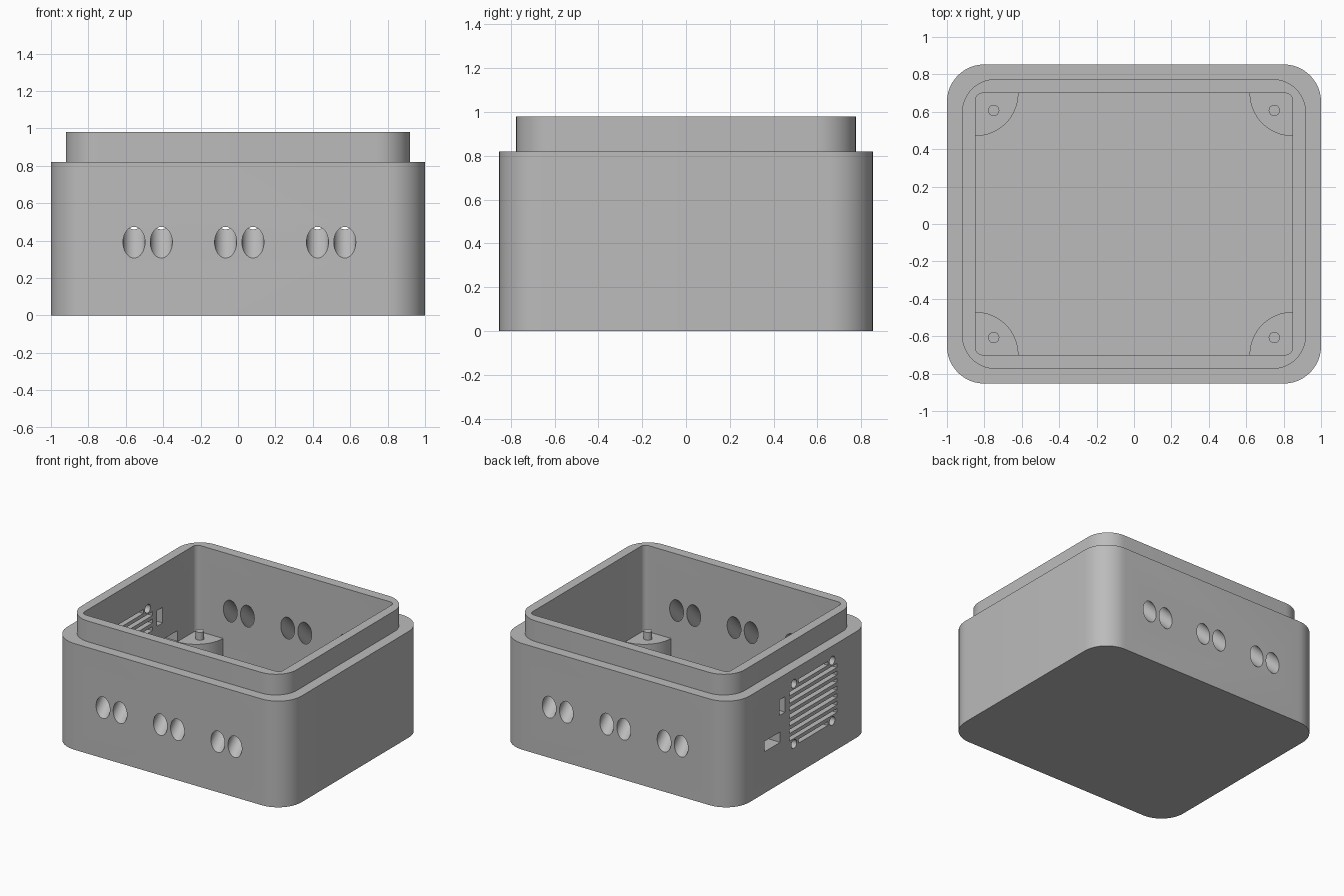
import bpy, bmesh
from math import pi, sin, cos
from mathutils import Matrix, Vector

if "Cube" in bpy.data.objects:
    bpy.data.objects.remove(bpy.data.objects["Cube"])

grey = bpy.data.materials.new("plain_grey")
grey.use_nodes = True
grey.diffuse_color = (0.5, 0.5, 0.5, 1)
grey.node_tree.nodes["Principled BSDF"].inputs["Base Color"].default_value = (0.5, 0.5, 0.5, 1)


def make_object(name, bm):
    bmesh.ops.recalc_face_normals(bm, faces=bm.faces)
    mesh = bpy.data.meshes.new(name)
    bm.to_mesh(mesh)
    bm.free()
    mesh.materials.append(grey)
    obj = bpy.data.objects.new(name, mesh)
    bpy.context.collection.objects.link(obj)
    return obj


def smooth(obj):
    bpy.ops.object.select_all(action="DESELECT")
    obj.select_set(True)
    bpy.context.view_layer.objects.active = obj
    bpy.ops.object.shade_smooth_by_angle(angle=pi / 6)


def rounded_loop(bm, hx, hy, r, z, segs=12):
    """Ring of vertices around a rounded rectangle."""
    ring = []
    for q, (sx, sy) in enumerate([(1, 1), (-1, 1), (-1, -1), (1, -1)]):
        for i in range(segs + 1):
            a = (q + i / segs) * pi / 2
            ring.append(bm.verts.new((sx * (hx - r) + r * cos(a), sy * (hy - r) + r * sin(a), z)))
    return ring


def add_box(bm, lo, hi):
    lo, hi = Vector(lo), Vector(hi)
    bmesh.ops.create_cube(bm, size=1, matrix=Matrix.Translation((lo + hi) / 2)
                          @ Matrix.Diagonal((*(hi - lo), 1)))


def add_cylinder(bm, r, length, centre, axis, angle, segs=40):
    bmesh.ops.create_cone(bm, cap_ends=True, segments=segs, radius1=r, radius2=r, depth=length,
                          matrix=Matrix.Translation(centre) @ Matrix.Rotation(angle, 4, axis))


# Open box: outer wall, step, lip, cavity and floor
FLOOR = 0.15
bm = bmesh.new()
rings = [rounded_loop(bm, *p) for p in [
    (1.0, 0.853, 0.2, 0), (1.0, 0.853, 0.2, 0.82),
    (0.92, 0.775, 0.18, 0.82), (0.92, 0.775, 0.18, 0.98),
    (0.848, 0.7, 0.04, 0.98), (0.848, 0.7, 0.04, FLOOR)]]
for a, b in zip(rings, rings[1:]):
    for i in range(len(a)):
        j = (i + 1) % len(a)
        bm.faces.new((a[i], a[j], b[j], b[i]))
bm.faces.new(rings[0])
bm.faces.new(rings[-1])
box = make_object("box_shell", bm)

# Cutters: sloping cable holes in the front and back walls
bm = bmesh.new()
for side in (-1, 1):
    for pair in (-0.483, 0.007, 0.498):
        for dx in (-0.073, 0.073):
            add_cylinder(bm, 0.059, 0.5, (pair + dx, side * 0.777, 0.466), "X", side * pi / 4)

# Cutters: ventilation grille with four screw holes on the right wall
X0, X1 = -1.1, -0.75
FAN_Y, FAN_Z, PITCH = -0.123, 0.475, 0.058
for row in range(-4, 5):
    half = 0.18 if abs(row) == 4 else 0.29
    z = FAN_Z + row * PITCH
    add_box(bm, (X0, FAN_Y - half, z - 0.015), (X1, FAN_Y + half, z + 0.015))
for sy in (-1, 1):
    for sz in (-1, 1):
        add_cylinder(bm, 0.033, X1 - X0, ((X0 + X1) / 2, FAN_Y + sy * 0.233, FAN_Z + sz * 0.233),
                     "Y", pi / 2, 24)

# Cutters: two connector ports
add_box(bm, (X0, 0.28, 0.32), (X1, 0.47, 0.4))
add_box(bm, (X0, 0.22, 0.53), (X1, 0.29, 0.65))
cutter = make_object("opening_cutters", bm)
cutter.hide_render = True

cut = box.modifiers.new("openings", "BOOLEAN")
cut.operation = "DIFFERENCE"
cut.solver = "EXACT"
cut.object = cutter
bpy.context.view_layer.objects.active = box
bpy.ops.object.modifier_apply(modifier=cut.name)
bpy.data.objects.remove(cutter)
smooth(box)

# Corner supports: quarter discs with a locating pin
POST_TOP = 0.315
for sx, xname in ((-1, "right"), (1, "left")):
    for sy, yname in ((-1, "front"), (1, "back")):
        cx, cy, r, e = 0.848, 0.7, 0.23, 0.02
        outline = [(cx + e, cy + e), (cx + e, cy - r)]
        outline += [(cx - r * sin(i * pi / 40), cy - r * cos(i * pi / 40)) for i in range(21)]
        outline += [(cx - r, cy + e)]
        bm = bmesh.new()
        base = bm.faces.new([bm.verts.new((sx * x, sy * y, FLOOR - 0.01)) for x, y in outline])
        top = bmesh.ops.extrude_face_region(bm, geom=[base])["geom"]
        bmesh.ops.translate(bm, vec=(0, 0, POST_TOP - FLOOR + 0.01),
                            verts=[g for g in top if isinstance(g, bmesh.types.BMVert)])
        smooth(make_object(f"{yname}_{xname}_support", bm))

        bm = bmesh.new()
        add_cylinder(bm, 0.03, 0.07, (sx * 0.75, sy * 0.607, POST_TOP + 0.025), "Z", 0, 24)
        smooth(make_object(f"{yname}_{xname}_pin", bm))
